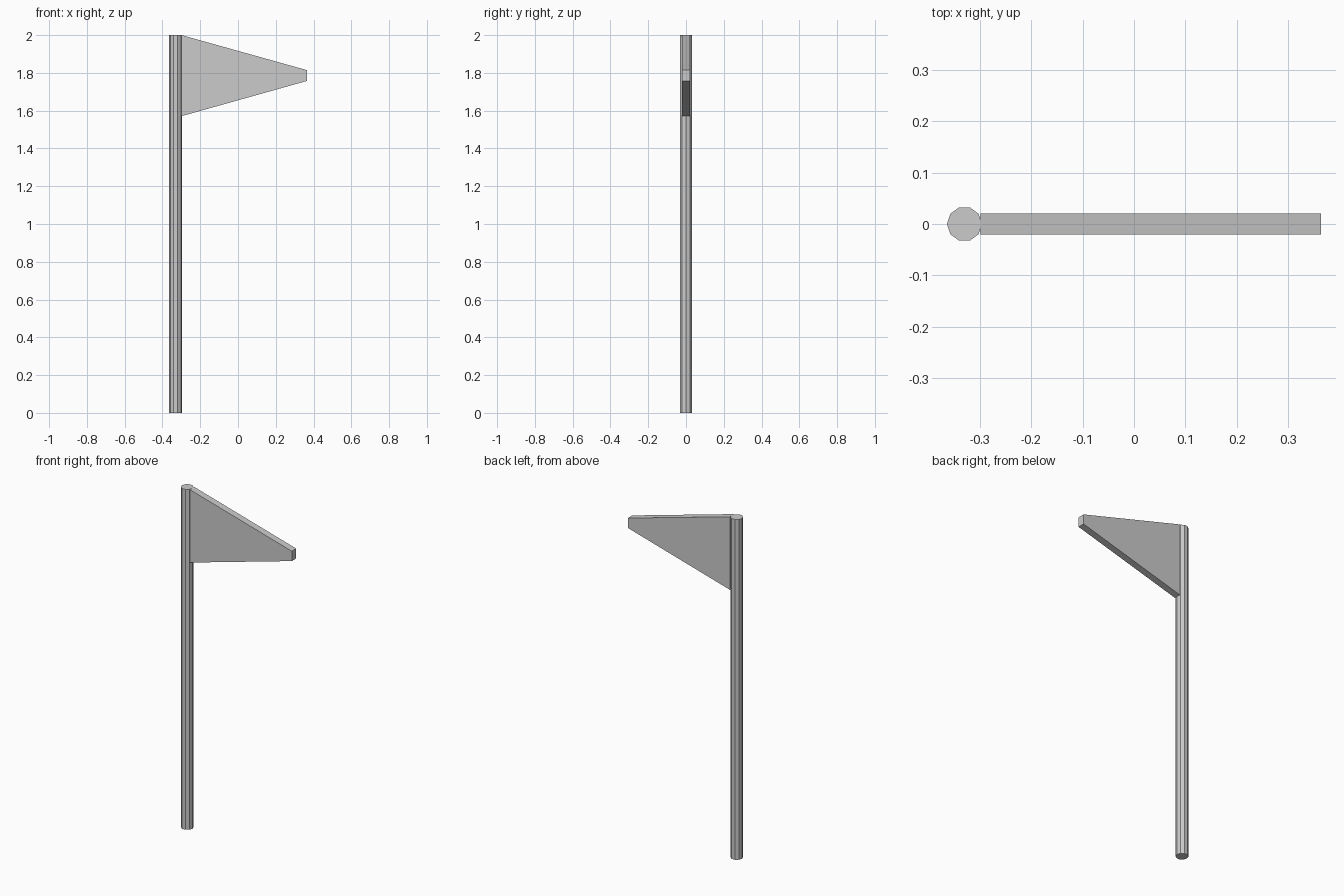
import bpy, bmesh

if "Cube" in bpy.data.objects:
    bpy.data.objects.remove(bpy.data.objects["Cube"])

# Pole: ten-sided straight cylinder
bpy.ops.mesh.primitive_cylinder_add(vertices=10, radius=0.034, depth=2.0,
                                    location=(-0.33, 0, 1.0), rotation=(0, 0, 1.5707963))
bpy.context.object.name = "pole"

# Pennant: tapered side profile extruded through its thickness
profile = [(-0.299, 1.571), (0.364, 1.757), (0.364, 1.815), (-0.299, 2.0)]
half = 0.0205
bm = bmesh.new()
face = bm.faces.new([bm.verts.new((x, -half, z)) for x, z in profile])
ext = bmesh.ops.extrude_face_region(bm, geom=[face])
bmesh.ops.translate(bm, vec=(0, 2 * half, 0),
                    verts=[g for g in ext["geom"] if isinstance(g, bmesh.types.BMVert)])
bmesh.ops.recalc_face_normals(bm, faces=bm.faces)
mesh = bpy.data.meshes.new("pennant")
bm.to_mesh(mesh)
bm.free()
bpy.context.collection.objects.link(bpy.data.objects.new("pennant", mesh))
